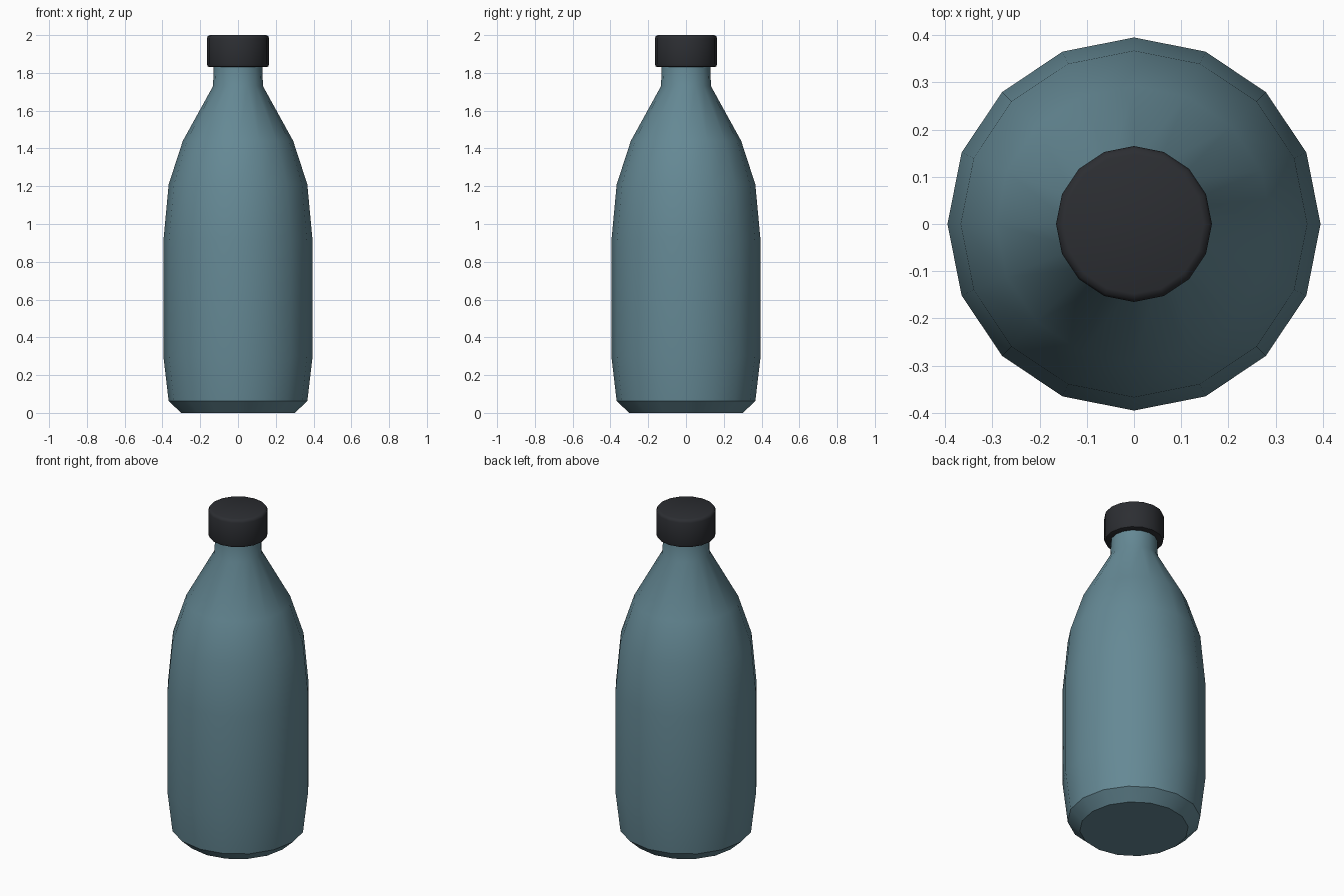
import bpy, bmesh, math

if "Cube" in bpy.data.objects:
    bpy.data.objects.remove(bpy.data.objects["Cube"])

SIDES = 16


def material(name, color):
    m = bpy.data.materials.new(name)
    m.diffuse_color = color
    m.use_nodes = True
    m.node_tree.nodes["Principled BSDF"].inputs["Base Color"].default_value = m.diffuse_color
    return m


def lathe(name, profile, mat, angle):
    """Revolve (radius, height) points around z and close both ends."""
    bm = bmesh.new()
    rings = []
    for r, z in profile:
        rings.append([bm.verts.new((r * math.cos(2 * math.pi * i / SIDES),
                                    r * math.sin(2 * math.pi * i / SIDES), z))
                      for i in range(SIDES)])
    for low, high in zip(rings, rings[1:]):
        for i in range(SIDES):
            j = (i + 1) % SIDES
            bm.faces.new((low[i], low[j], high[j], high[i]))
    bm.faces.new(rings[0][::-1])
    bm.faces.new(rings[-1])
    mesh = bpy.data.meshes.new(name)
    bm.to_mesh(mesh)
    bm.free()
    mesh.materials.append(mat)
    obj = bpy.data.objects.new(name, mesh)
    bpy.context.collection.objects.link(obj)
    bpy.ops.object.select_all(action='DESELECT')
    obj.select_set(True)
    bpy.context.view_layer.objects.active = obj
    bpy.ops.object.shade_smooth_by_angle(angle=math.radians(angle))
    return obj


teal = material("teal", (0.13, 0.25, 0.30, 1))
black = material("black", (0.025, 0.027, 0.032, 1))

# Bottle body with chamfered base, sloping shoulder and neck
lathe("bottle_body", [(0.30, 0), (0.367, 0.062), (0.395, 0.30), (0.395, 0.91),
                      (0.367, 1.21), (0.292, 1.44), (0.132, 1.73),
                      (0.128, 1.86)], teal, 40)

# Screw cap with softened rims
lathe("bottle_cap", [(0.148, 1.83), (0.160, 1.834), (0.165, 1.847),
                     (0.165, 1.983), (0.160, 1.995), (0.148, 2.0)], black, 50)
